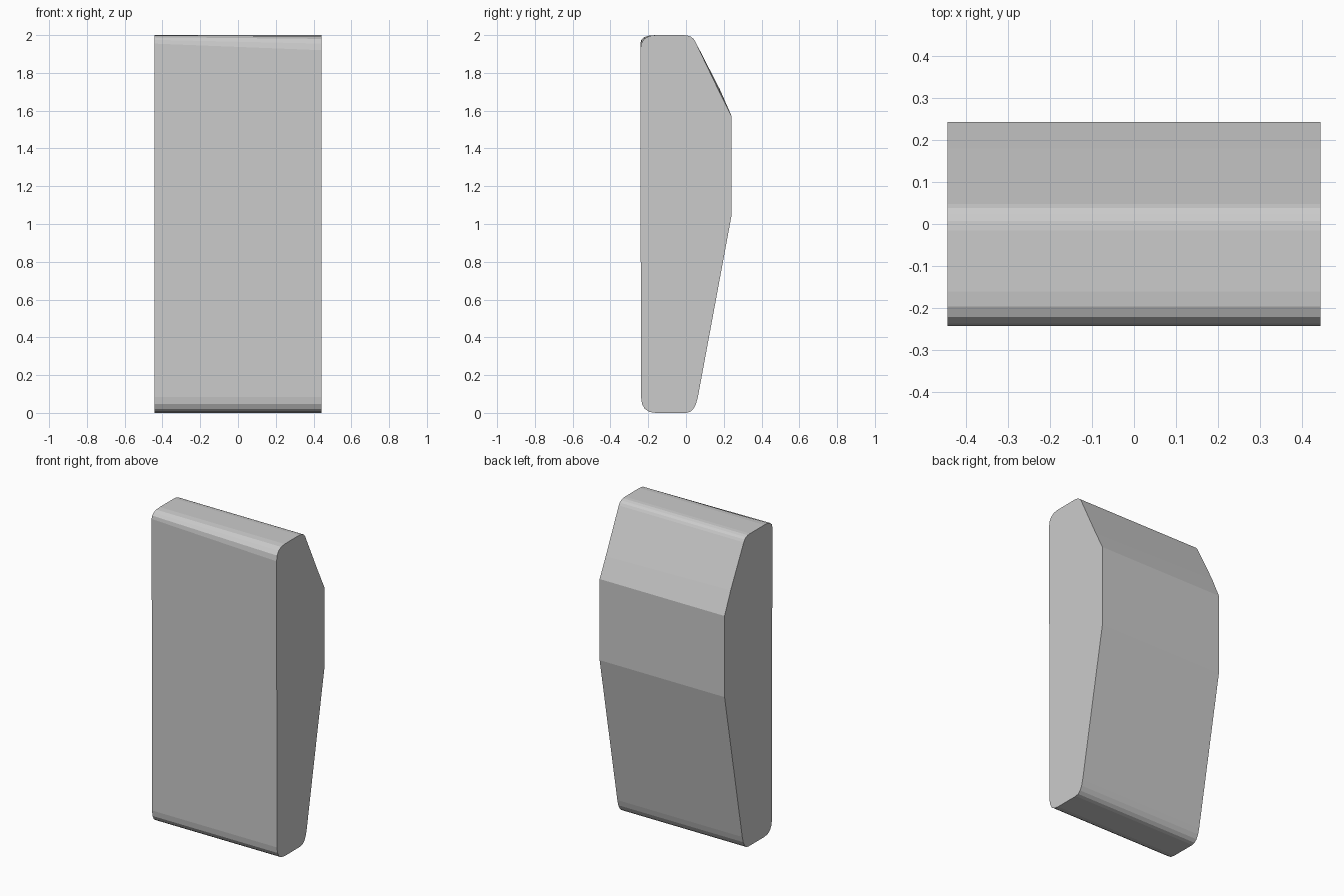
import bpy
import bmesh
from mathutils import Vector

HALF_WIDTH = 0.443
CORNER_STEPS = 4

default_cube = bpy.data.objects.get("Cube")
if default_cube:
    bpy.data.objects.remove(default_cube, do_unlink=True)


def make_material(name, color):
    material = bpy.data.materials.new(name)
    material.use_nodes = True
    material.diffuse_color = color
    material.node_tree.nodes["Principled BSDF"].inputs["Base Color"].default_value = color
    return material


def rounded_corner(start, corner, end):
    """Points along a soft corner from start to end."""
    start, corner, end = Vector(start), Vector(corner), Vector(end)
    points = []
    for step in range(CORNER_STEPS + 1):
        t = step / CORNER_STEPS
        points.append(start.lerp(corner, t).lerp(corner.lerp(end, t), t))
    return points


def end_profile(front_shoulder, slope_bulge):
    """Side outline as (depth, height) pairs, from the front foot round to the front top."""
    front_foot = rounded_corner((-0.238, 0.085), (-0.238, 0), (-0.16, 0))
    back_foot = rounded_corner((0, 0), (0.047, 0), (0.063, 0.085))
    back_panel = [Vector((0.242, 1.05)), Vector((0.242, 1.57))]
    back_slope = [Vector((0.18, 1.693 + slope_bulge))]
    back_top = rounded_corner((0.048, 1.968), (0.033, 2), (-0.015, 2))
    front_top = rounded_corner((-0.16, 2), (-0.242, 2), (-0.242, front_shoulder))
    return front_foot + back_foot + back_panel + back_slope + back_top + front_top


# Body: loft between two slightly different end outlines
bm = bmesh.new()
ends = []
for x, outline in ((-HALF_WIDTH, end_profile(1.955, 0.018)),
                   (HALF_WIDTH, end_profile(1.92, 0))):
    ends.append([bm.verts.new((x, depth, height)) for depth, height in outline])

right_ring, left_ring = ends
count = len(right_ring)
for i in range(count):
    j = (i + 1) % count
    bm.faces.new((right_ring[i], right_ring[j], left_ring[j], left_ring[i]))

# Flat end caps
bm.faces.new(right_ring)
bm.faces.new(left_ring)
bmesh.ops.recalc_face_normals(bm, faces=bm.faces)

mesh = bpy.data.meshes.new("padded_block")
bm.to_mesh(mesh)
bm.free()
mesh.materials.append(make_material("light gray", (0.6, 0.6, 0.6, 1)))
body = bpy.data.objects.new("padded_block", mesh)
bpy.context.collection.objects.link(body)
